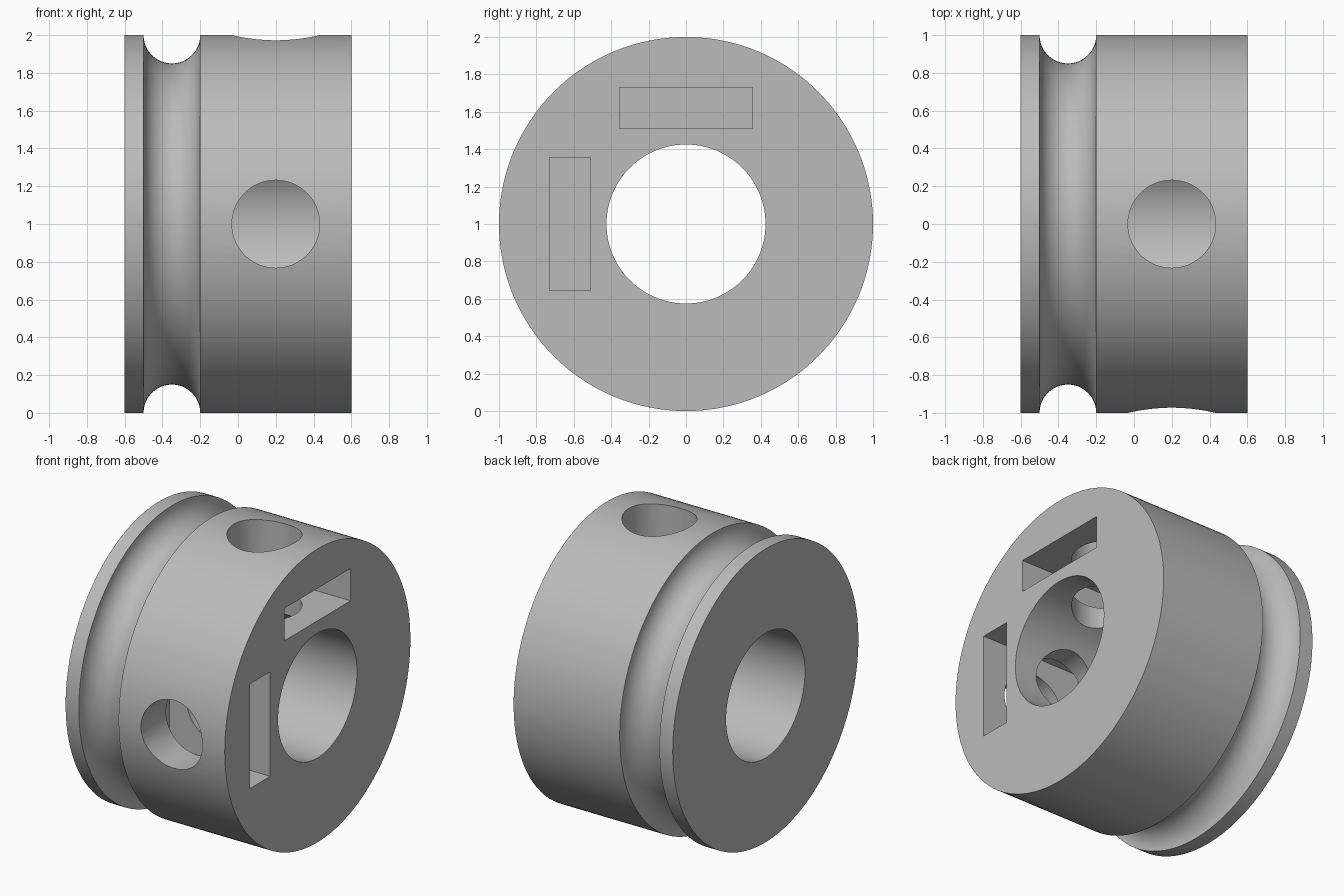
import bpy
import bmesh
from math import pi, sin, cos
from mathutils import Matrix, Vector

cube = bpy.data.objects.get("Cube")
if cube:
    bpy.data.objects.remove(cube, do_unlink=True)

CENTRE = Vector((0, 0, 1))
SEGMENTS = 144

grey = bpy.data.materials.new("plain_grey")
grey.use_nodes = True
grey.diffuse_color = (0.5, 0.5, 0.5, 1)
grey.node_tree.nodes["Principled BSDF"].inputs["Base Color"].default_value = (0.5, 0.5, 0.5, 1)


def add_object(name, bm):
    bmesh.ops.recalc_face_normals(bm, faces=bm.faces)
    mesh = bpy.data.meshes.new(name)
    bm.to_mesh(mesh)
    bm.free()
    obj = bpy.data.objects.new(name, mesh)
    mesh.materials.append(grey)
    bpy.context.collection.objects.link(obj)
    return obj


def lathe(name, profile):
    """Turn a closed (x, radius) profile around the wheel axis."""
    bm = bmesh.new()
    rings = []
    for i in range(SEGMENTS):
        a = 2 * pi * i / SEGMENTS
        rings.append([bm.verts.new((x, r * sin(a), 1 + r * cos(a))) for x, r in profile])
    for i, ring in enumerate(rings):
        after = rings[(i + 1) % SEGMENTS]
        for j in range(len(profile)):
            k = (j + 1) % len(profile)
            bm.faces.new((ring[j], ring[k], after[k], after[j]))
    return add_object(name, bm)


def screw_hole(name, turn):
    """Radial cylinder reaching from the bore to outside the rim."""
    bm = bmesh.new()
    place = Matrix.Translation(CENTRE) @ turn @ Matrix.Translation((0.2, 0, 0.65))
    bmesh.ops.create_cone(bm, cap_ends=True, segments=64, radius1=0.232,
                          radius2=0.232, depth=1.1, matrix=place)
    return add_object(name, bm)


def nut_slot(name, turn):
    """Box pocket open on the end face and crossing the screw hole."""
    bm = bmesh.new()
    place = (Matrix.Translation(CENTRE) @ turn @ Matrix.Translation((0.27, 0, 0.62))
             @ Matrix.Diagonal((0.86, 0.712, 0.22, 1)))
    bmesh.ops.create_cube(bm, size=1, matrix=place)
    return add_object(name, bm)


# Wheel body with a round belt groove and a central bore
groove = [(-0.35 - 0.15 * cos(pi * i / 24), 1 - 0.15 * sin(pi * i / 24)) for i in range(25)]
wheel = lathe("grooved_wheel",
              [(-0.6, 0.425), (-0.6, 1)] + groove + [(0.6, 1), (0.6, 0.425)])

# Screw holes and nut slots at the top and the front
for side, angle in (("top", 0), ("front", pi / 2)):
    turn = Matrix.Rotation(angle, 4, "X")
    for cutter in (screw_hole(side + "_screw_hole", turn), nut_slot(side + "_nut_slot", turn)):
        bpy.context.view_layer.objects.active = wheel
        mod = wheel.modifiers.new(cutter.name, "BOOLEAN")
        mod.operation = "DIFFERENCE"
        mod.solver = "EXACT"
        mod.object = cutter
        bpy.ops.object.modifier_apply(modifier=mod.name)
        bpy.data.objects.remove(cutter, do_unlink=True)

# Smooth round surfaces, crisp rims
for obj in bpy.context.selected_objects:
    obj.select_set(False)
wheel.select_set(True)
bpy.context.view_layer.objects.active = wheel
bpy.ops.object.shade_smooth_by_angle(angle=pi / 6)
